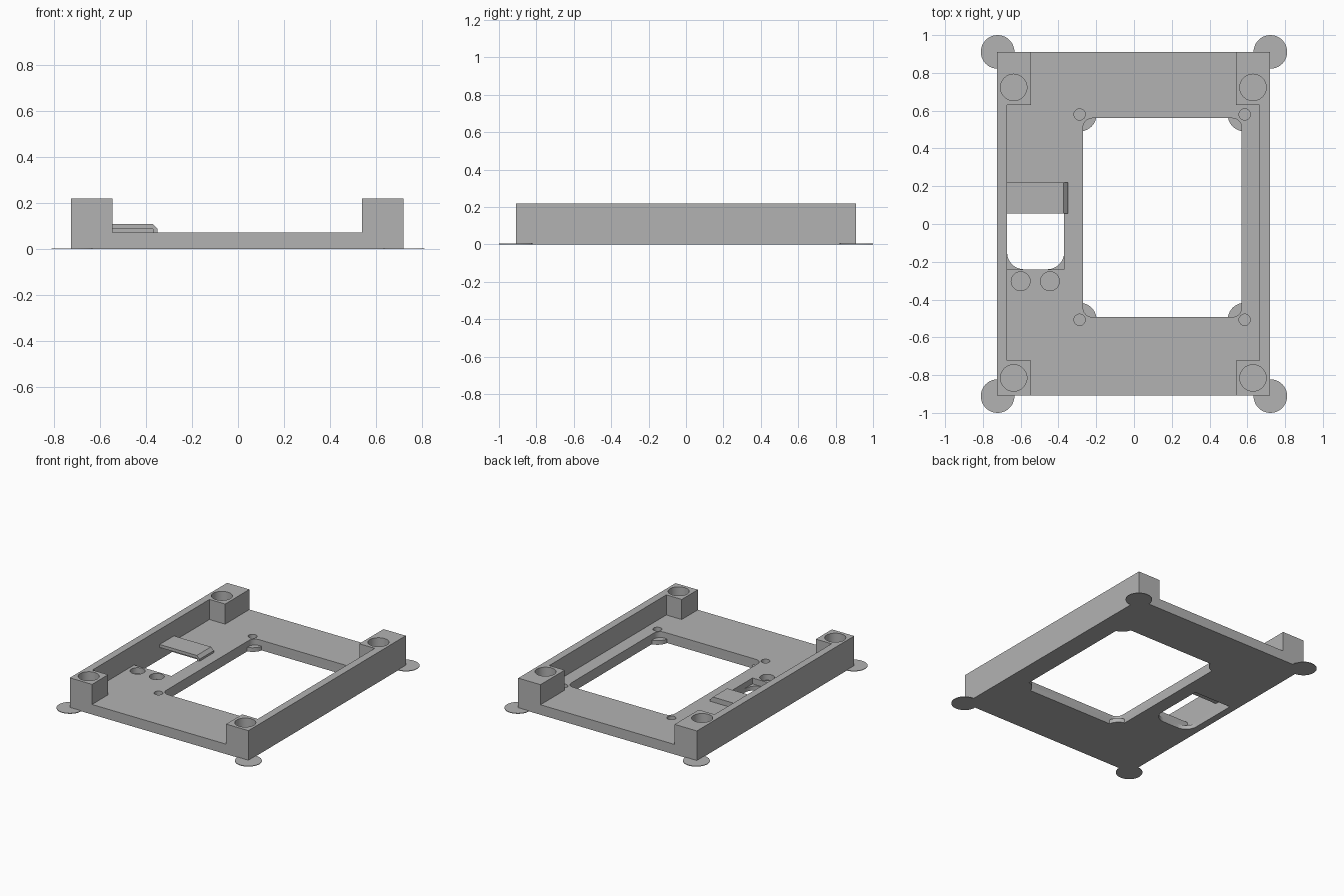
import bpy, bmesh, math

if "Cube" in bpy.data.objects:
    bpy.data.objects.remove(bpy.data.objects["Cube"])

grey = bpy.data.materials.new("plain grey")
grey.diffuse_color = (0.45, 0.45, 0.45, 1)
grey.use_nodes = True
grey.node_tree.nodes["Principled BSDF"].inputs["Base Color"].default_value = grey.diffuse_color


def prism(name, pts, z0, z1):
    """Extrude a closed xy outline from z0 to z1."""
    bm = bmesh.new()
    f = bm.faces.new([bm.verts.new((x, y, z0)) for x, y in pts])
    top = bmesh.ops.extrude_face_region(bm, geom=[f])["geom"]
    bmesh.ops.translate(bm, vec=(0, 0, z1 - z0),
                        verts=[v for v in top if isinstance(v, bmesh.types.BMVert)])
    bmesh.ops.recalc_face_normals(bm, faces=bm.faces[:])
    me = bpy.data.meshes.new(name)
    bm.to_mesh(me)
    bm.free()
    me.materials.append(grey)
    ob = bpy.data.objects.new(name, me)
    bpy.context.collection.objects.link(ob)
    return ob


def rounded(x0, x1, y0, y1, radii, n=8):
    """Rectangle outline; radii run from lower left, counter-clockwise."""
    pts = []
    corners = [(x0, y0, 1, 1), (x1, y0, -1, 1), (x1, y1, -1, -1), (x0, y1, 1, -1)]
    for i, ((x, y, sx, sy), r) in enumerate(zip(corners, radii)):
        if r == 0:
            pts.append((x, y))
            continue
        for k in range(n + 1):
            a = math.pi * (1 + i / 2 + k / n / 2)
            pts.append((x + sx * r + r * math.cos(a), y + sy * r + r * math.sin(a)))
    return pts


def box(name, x0, x1, y0, y1, z0, z1):
    return prism(name, rounded(x0, x1, y0, y1, (0, 0, 0, 0)), z0, z1)


def disc(name, x, y, r, z0, z1, n=40):
    return prism(name, [(x + r * math.cos(math.tau * k / n), y + r * math.sin(math.tau * k / n))
                        for k in range(n)], z0, z1)


def combine(target, tool, op="DIFFERENCE"):
    m = target.modifiers.new("combine", "BOOLEAN")
    m.operation, m.solver, m.object = op, "EXACT", tool
    bpy.context.view_layer.objects.active = target
    bpy.ops.object.modifier_apply(modifier=m.name)
    bpy.data.objects.remove(tool)


# Frame with side rails and corner blocks
frame = box("frame", -0.725, 0.72, -0.908, 0.91, 0, 0.22)
combine(frame, box("cut", -0.545, 0.54, -1.2, 1.2, 0.073, 0.4))
combine(frame, box("cut", -0.672, 0.665, -0.722, 0.63, 0.073, 0.4))

# Large opening with low corner tabs
combine(frame, prism("cut", rounded(-0.27, 0.57, -0.493, 0.56, (0.05,) * 4), -0.1, 0.2))
screws = [(x, y) for x in (-0.288, 0.586) for y in (-0.507, 0.58)]
for x, y in screws:
    combine(frame, disc("tab", x, y, 0.09, 0, 0.03), "UNION")

# Hood over the side opening, bevelled on its inner end
hood = box("hood", -0.69, -0.35, 0.055, 0.22, 0.06, 0.11)
bm = bmesh.new()
bm.from_mesh(hood.data)
edge = [e for e in bm.edges if all(v.co.x > -0.36 and v.co.z > 0.1 for v in e.verts)]
bmesh.ops.bevel(bm, geom=edge, offset=0.022, segments=1, affect="EDGES")
bm.to_mesh(hood.data)
bm.free()
combine(frame, hood, "UNION")

# Side opening: square above, rounded lower lip
combine(frame, box("cut", -0.672, -0.37, -0.24, 0.2, 0.03, 0.088))
combine(frame, prism("cut", rounded(-0.672, -0.37, -0.24, 0.2, (0.09, 0.09, 0, 0)), -0.1, 0.05))

# Blind holes: screws, pair of pockets, corner sockets
for x, y in screws:
    combine(frame, disc("cut", x, y, 0.03, 0.012, 0.3, 24))
for x in (-0.6, -0.445):
    combine(frame, disc("cut", x, -0.303, 0.05, 0.03, 0.3))
for x in (-0.637, 0.63):
    for y in (-0.815, 0.723):
        combine(frame, disc("cut", x, y, 0.07, 0.07, 0.4))

bpy.ops.object.select_all(action="DESELECT")
frame.select_set(True)
bpy.context.view_layer.objects.active = frame
bpy.ops.object.shade_smooth_by_angle(angle=math.radians(30))

# Thin round pads under the outer corners
for i, (x, y) in enumerate([(sx * 0.722, sy * 0.911) for sx in (-1, 1) for sy in (-1, 1)]):
    disc(f"corner_pad_{i + 1}", x, y, 0.089, 0, 0.004)
